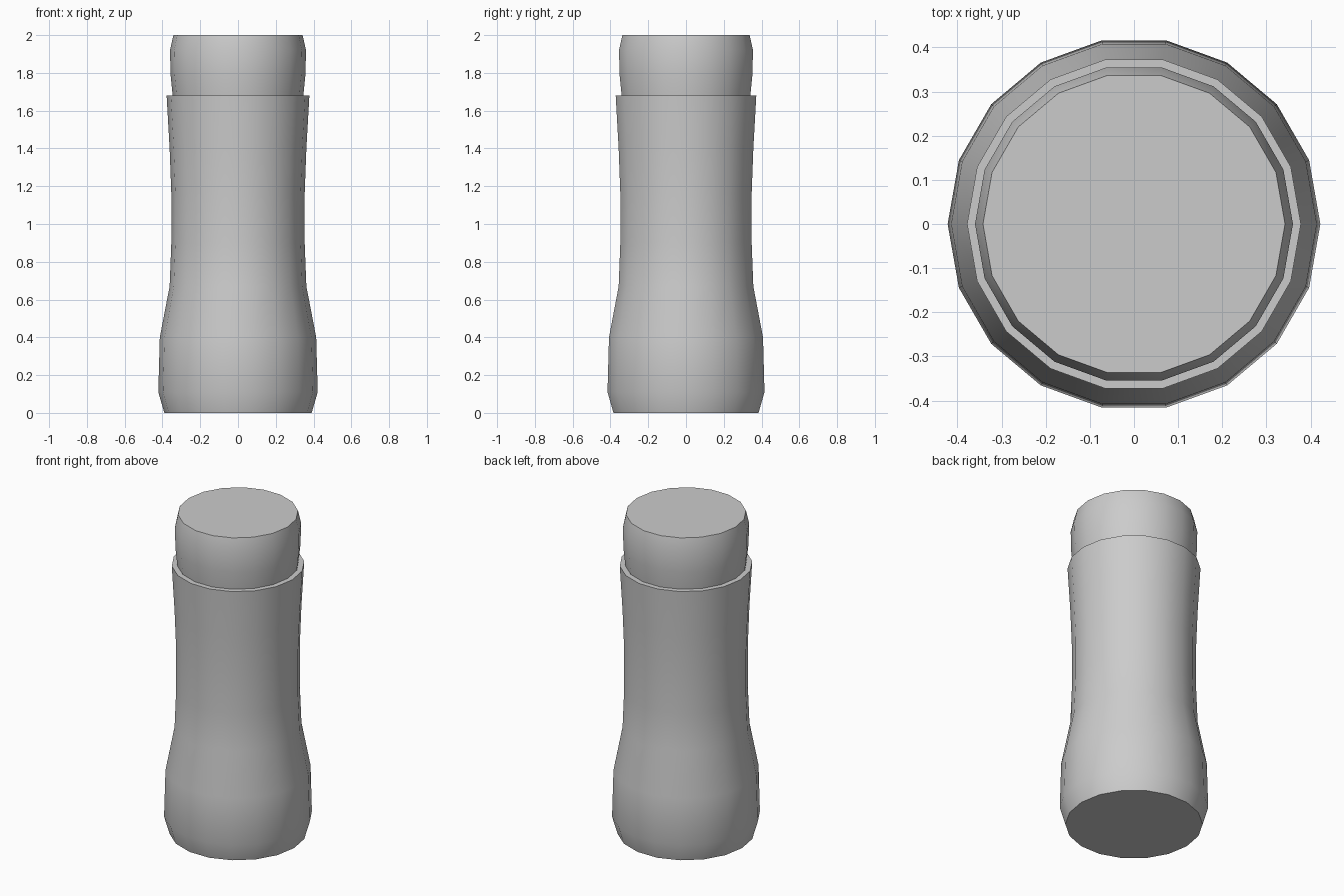
import bpy
import bmesh
import math

cube = bpy.data.objects.get("Cube")
if cube:
    bpy.data.objects.remove(cube, do_unlink=True)

SIDES = 18

grey = bpy.data.materials.new("light_grey")
grey.use_nodes = True
colour = (0.6, 0.6, 0.6, 1)
grey.diffuse_color = colour
grey.node_tree.nodes["Principled BSDF"].inputs["Base Color"].default_value = colour


def lathe(name, profile):
    """Closed solid turned from (radius, height) points, bottom to top."""
    bm = bmesh.new()
    rings = []
    for r, z in profile:
        angles = [math.tau * i / SIDES for i in range(SIDES)]
        rings.append([bm.verts.new((r * math.cos(a), r * math.sin(a), z)) for a in angles])
    for low, high in zip(rings, rings[1:]):
        for i in range(SIDES):
            j = (i + 1) % SIDES
            bm.faces.new((low[i], low[j], high[j], high[i]))
    bm.faces.new(rings[0][::-1])
    bm.faces.new(rings[-1])
    mesh = bpy.data.meshes.new(name)
    bm.to_mesh(mesh)
    bm.free()
    mesh.materials.append(grey)
    obj = bpy.data.objects.new(name, mesh)
    bpy.context.collection.objects.link(obj)
    bpy.ops.object.select_all(action="DESELECT")
    obj.select_set(True)
    bpy.context.view_layer.objects.active = obj
    bpy.ops.object.shade_smooth_by_angle(angle=math.radians(35))
    return obj


# Waisted body with a flat shoulder rim
lathe("bottle_body", [(0.39, 0), (0.422, 0.11), (0.414, 0.4), (0.362, 0.67),
                      (0.353, 0.9), (0.353, 1.16), (0.362, 1.4), (0.378, 1.68)])

# Rounded cap, set just into the rim
lathe("bottle_cap", [(0.343, 1.66), (0.346, 1.68), (0.357, 1.79),
                     (0.36, 1.92), (0.342, 2.0)])
